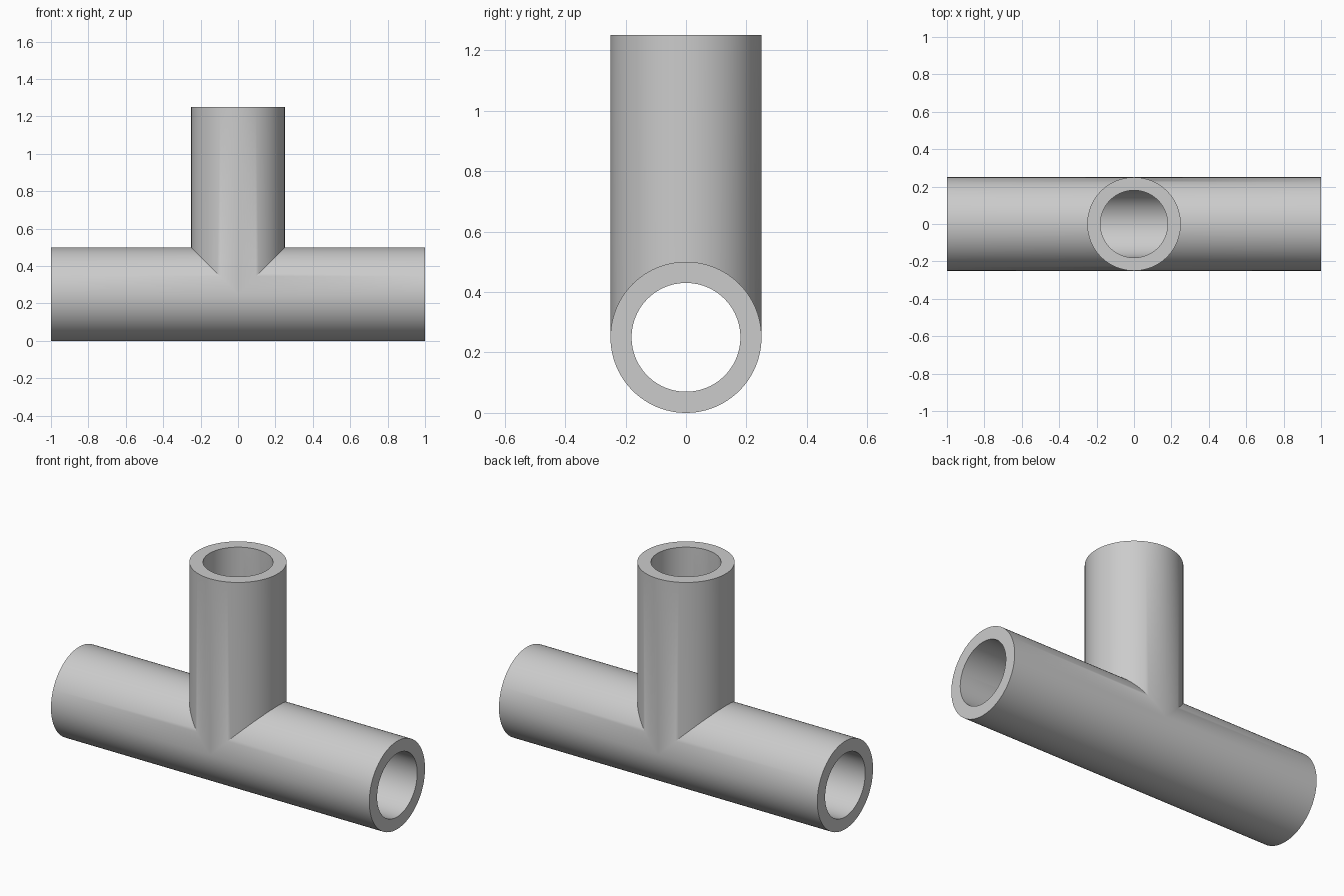
import bpy
import bmesh
from math import sin, cos, pi, radians

cube = bpy.data.objects.get("Cube")
if cube:
    bpy.data.objects.remove(cube, do_unlink=True)

OUTER, BORE = 0.25, 0.18
AXIS, HALF_LENGTH, TOP = 0.25, 1.0, 1.25
SEGMENTS = 96


def run_edge(r, t):
    """Point on the run's mitre line and its match at the open end."""
    y, h = r * cos(t), r * sin(t)
    return (max(h, 0), y, AXIS + h), (HALF_LENGTH, y, AXIS + h)


def branch_edge(r, t):
    """Point on the branch's mitre line and its match at the top."""
    x, y = r * sin(t), r * cos(t)
    return (x, y, AXIS + x), (x, y, TOP)


def add_face(bm, *points):
    bm.faces.new([bm.verts.new(p) for p in points])


def add_pipe(bm, edge, count):
    """Outer wall, bore and flat rim, strip by strip."""
    for i in range(count):
        a, b = (2 * pi * k / SEGMENTS for k in (i, i + 1))
        rims = []
        for r in (OUTER, BORE):
            (a0, a1), (b0, b1) = edge(r, a), edge(r, b)
            add_face(bm, a0, a1, b1, b0)
            rims += [a1, b1]
        add_face(bm, rims[0], rims[1], rims[3], rims[2])


# Half of the tee: run all the way round, branch only on the +x side
bm = bmesh.new()
add_pipe(bm, run_edge, SEGMENTS)
add_pipe(bm, branch_edge, SEGMENTS // 2)

# Mirror to the other half and weld into one closed shell
copy = bmesh.ops.duplicate(bm, geom=bm.verts[:] + bm.edges[:] + bm.faces[:])["geom"]
for v in copy:
    if isinstance(v, bmesh.types.BMVert):
        v.co.x = -v.co.x
bmesh.ops.remove_doubles(bm, verts=bm.verts[:], dist=0.0001)
bmesh.ops.recalc_face_normals(bm, faces=bm.faces[:])

mesh = bpy.data.meshes.new("pipe_tee")
bm.to_mesh(mesh)
bm.free()
tee = bpy.data.objects.new("pipe_tee", mesh)
bpy.context.collection.objects.link(tee)

# Plain grey material
grey = bpy.data.materials.new("light_grey")
grey.use_nodes = True
colour = (0.6, 0.6, 0.6, 1)
grey.diffuse_color = colour
grey.node_tree.nodes["Principled BSDF"].inputs["Base Color"].default_value = colour
mesh.materials.append(grey)

# Smooth walls, sharp rims and mitre joint
bpy.ops.object.select_all(action="DESELECT")
tee.select_set(True)
bpy.context.view_layer.objects.active = tee
bpy.ops.object.shade_smooth_by_angle(angle=radians(30))
